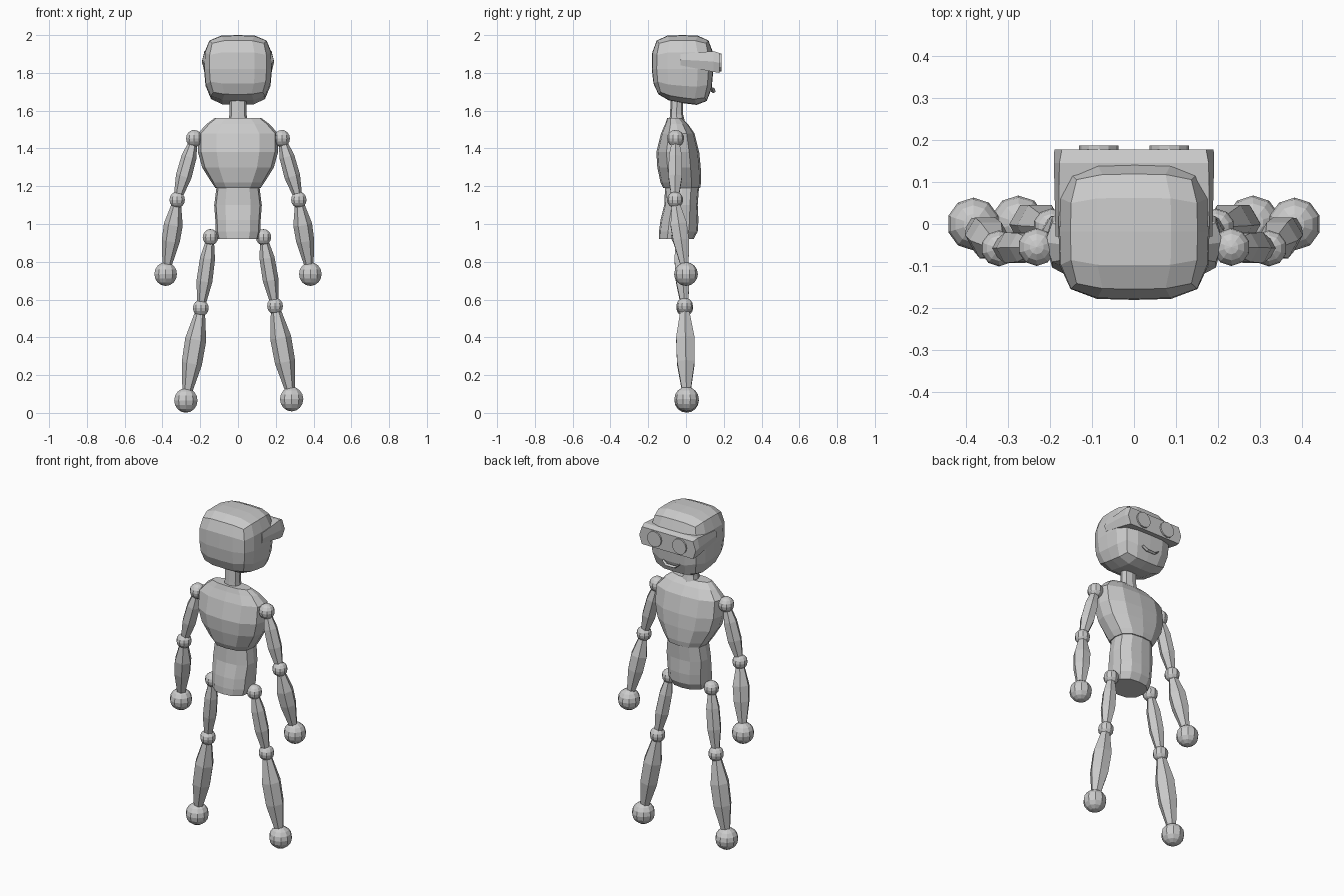
import bpy, bmesh, math
from mathutils import Vector

if "Cube" in bpy.data.objects:
    bpy.data.objects.remove(bpy.data.objects["Cube"])


def finish(name, bm):
    bmesh.ops.recalc_face_normals(bm, faces=bm.faces)
    me = bpy.data.meshes.new(name)
    bm.to_mesh(me)
    bm.free()
    ob = bpy.data.objects.new(name, me)
    bpy.context.collection.objects.link(ob)
    return ob


def loft(name, rings):
    """Skin a list of equal-length point rings and cap both ends."""
    bm = bmesh.new()
    vs = [[bm.verts.new(p) for p in r] for r in rings]
    n = len(vs[0])
    for a, b in zip(vs, vs[1:]):
        for i in range(n):
            j = (i + 1) % n
            bm.faces.new((a[i], a[j], b[j], b[i]))
    bm.faces.new(vs[0])
    bm.faces.new(vs[-1])
    return finish(name, bm)


def oval(z, half_x, y0, y1, n=12, power=2.6):
    """Squarish horizontal ring between y0 and y1."""
    pts = []
    for i in range(n):
        a = 2 * math.pi * i / n
        c, s = math.cos(a), math.sin(a)
        k = (abs(c) ** power + abs(s) ** power) ** (-1 / power)
        pts.append((half_x * c * k, (y0 + y1) / 2 + (y1 - y0) / 2 * s * k, z))
    return pts


def ball(name, p, r):
    bpy.ops.mesh.primitive_uv_sphere_add(segments=10, ring_count=8, radius=r, location=p)
    bpy.context.object.name = name


def limb(name, a, b, radii):
    """Six-sided spindle between two joints."""
    a, b = Vector(a), Vector(b)
    d = (b - a).normalized()
    u = d.cross(Vector((0, 1, 0))).normalized()
    v = d.cross(u)
    rings = []
    for t, r in radii:
        c = a.lerp(b, t)
        rings.append([c + r * (math.cos(k * math.pi / 3) * u + math.sin(k * math.pi / 3) * v)
                      for k in range(6)])
    loft(name, rings)


# Head: rounded box with a chin lower at the face side
bm = bmesh.new()
bmesh.ops.create_cube(bm, size=2)
bmesh.ops.subdivide_edges(bm, edges=bm.edges[:], cuts=3, use_grid_fill=True)
for v in bm.verts:
    k = sum(abs(c) ** 4 for c in v.co) ** -0.25
    x, y, z = v.co * k
    low = max(0, -z)
    v.co = (0.18 * x * (1 - 0.06 * low), -0.018 + 0.163 * y * (1 - 0.08 * low),
            1.82 + 0.18 * z - 0.025 * y * low)
finish("head", bm)

# Visor: hexagonal front tapering back along the temples
def hexagon(y, wide, narrow, top, bottom):
    mid = (top + bottom) / 2
    return [(wide, y, mid), (narrow, y, top), (-narrow, y, top),
            (-wide, y, mid), (-narrow, y, bottom), (narrow, y, bottom)]

loft("visor", [hexagon(-0.03, 0.187, 0.18, 1.90, 1.84),
               hexagon(0.145, 0.191, 0.178, 1.915, 1.805),
               hexagon(0.178, 0.190, 0.172, 1.905, 1.80)])
for side in (-1, 1):
    bpy.ops.mesh.primitive_cylinder_add(vertices=12, radius=0.047, depth=0.02,
                                        location=(side * 0.084, 0.177, 1.855),
                                        rotation=(math.pi / 2, 0, 0))
    bpy.context.object.name = "visor_lens"

# Smile
loft("mouth", [[(x, y + 0.012 * math.cos(a), z + h * math.sin(a))
                for a in (0, math.pi / 2, math.pi, 3 * math.pi / 2)]
               for x, y, z, h in ((-0.055, 0.138, 1.72, 0.004), (-0.028, 0.145, 1.70, 0.008),
                                  (0.028, 0.145, 1.70, 0.008), (0.055, 0.138, 1.72, 0.004))])

# Neck and torso
loft("neck", [oval(1.52, 0.05, -0.09, 0.0, 8), oval(1.58, 0.046, -0.085, -0.015, 8),
              oval(1.67, 0.046, -0.08, -0.015, 8)])
loft("chest", [oval(1.19, 0.120, -0.12, 0.075), oval(1.22, 0.140, -0.135, 0.08),
               oval(1.30, 0.190, -0.152, 0.078), oval(1.38, 0.212, -0.157, 0.07),
               oval(1.48, 0.212, -0.132, 0.045), oval(1.53, 0.165, -0.11, 0.01),
               oval(1.56, 0.125, -0.10, -0.02)])
loft("abdomen", [oval(0.92, 0.108, -0.143, 0.04), oval(0.96, 0.118, -0.143, 0.062),
                 oval(1.02, 0.120, -0.135, 0.066), oval(1.10, 0.126, -0.115, 0.062),
                 oval(1.21, 0.112, -0.11, 0.07)])

# Arms and legs: joint balls joined by spindles
slim = ((0.08, 0.024), (0.3, 0.040), (0.62, 0.042), (0.93, 0.024))
fore = ((0.07, 0.026), (0.33, 0.05), (0.55, 0.048), (0.92, 0.022))
shin = ((0.06, 0.028), (0.34, 0.056), (0.6, 0.054), (0.93, 0.024))
for side, hip_x, knee, foot in ((-1, 0.146, (0.197, 0.555), (0.276, 0.066)),
                                (1, 0.135, (0.196, 0.566), (0.284, 0.073))):
    shoulder = (side * 0.232, -0.055, 1.453)
    elbow = (side * 0.322, -0.058, 1.128)
    hand = (side * 0.383, 0.0, 0.735)
    hip = (side * hip_x, -0.035, 0.93)
    knee = (side * knee[0], -0.007, knee[1])
    foot = (side * foot[0], 0.003, foot[1])
    for name, p, r in (("shoulder", shoulder, 0.045), ("elbow", elbow, 0.043),
                       ("hand", hand, 0.063), ("hip", hip, 0.043),
                       ("knee", knee, 0.044), ("foot", foot, 0.065)):
        ball(name, p, r)
    limb("upper_arm", shoulder, elbow, slim)
    limb("forearm", elbow, hand, fore)
    limb("thigh", hip, knee, slim)
    limb("shin", knee, foot, shin)
